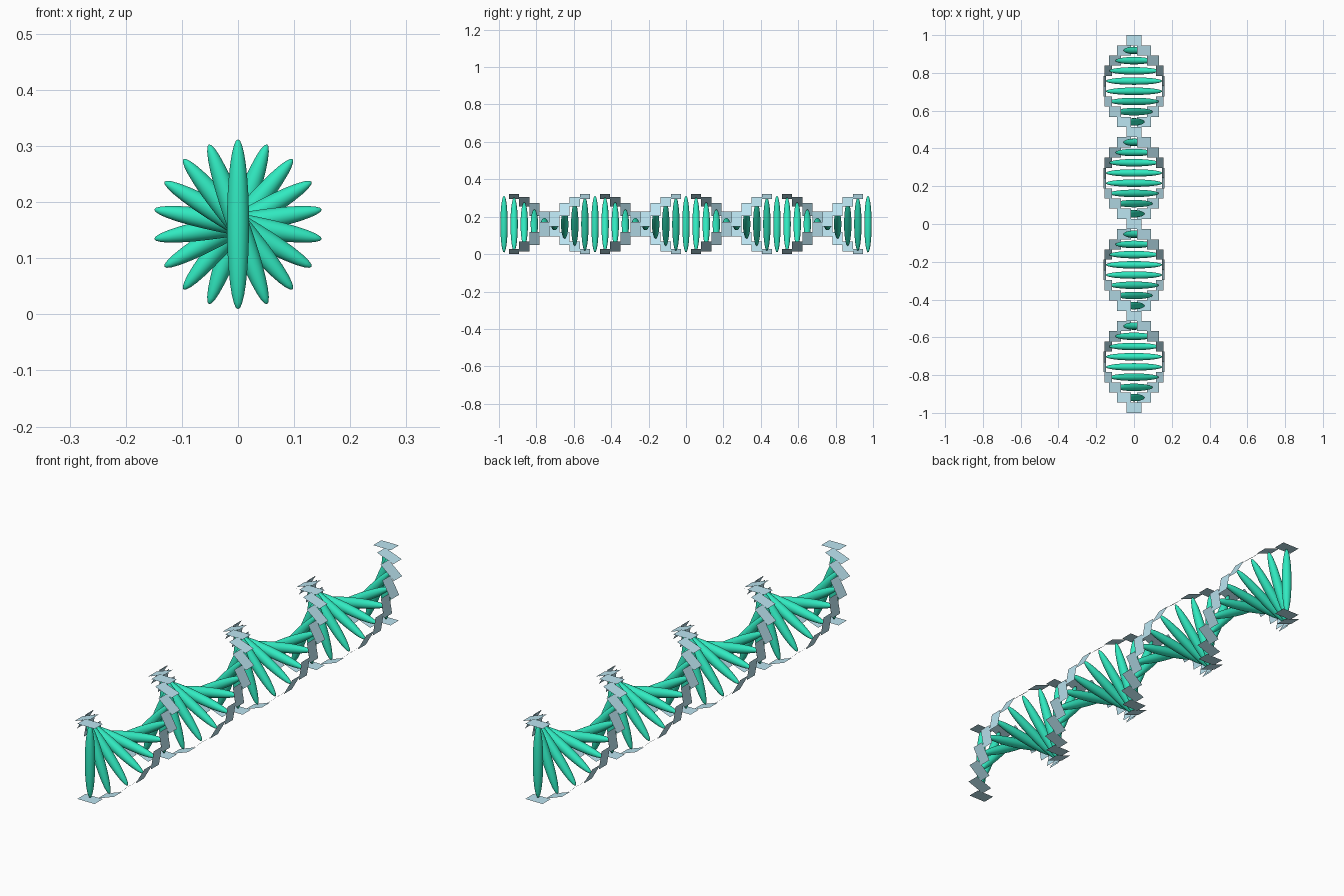
import bpy, bmesh, math
from mathutils import Matrix, Vector

if "Cube" in bpy.data.objects:
    bpy.data.objects.remove(bpy.data.objects["Cube"])

COUNT = 37               # rungs along the helix
PITCH = 2.0 / COUNT      # spacing between rungs
TWIST = math.radians(-20)
CENTRE_Z = 0.1605
RUNG_HALF, RUNG_R = 0.1515, 0.0197
STRAND_R, PLATE_HALF = 0.1563, 0.04


def material(name, color):
    m = bpy.data.materials.new(name)
    m.diffuse_color = color
    m.use_nodes = True
    m.node_tree.nodes["Principled BSDF"].inputs["Base Color"].default_value = m.diffuse_color
    return m


def add_object(name, mesh, matrix=Matrix()):
    ob = bpy.data.objects.new(name, mesh)
    ob.matrix_world = matrix
    bpy.context.collection.objects.link(ob)
    return ob


def station(i):
    """Frame of rung i: placed along y and twisted about y."""
    y = -1 + (i + 0.5) * PITCH
    return Matrix.Translation((0, y, CENTRE_Z)) @ Matrix.Rotation(i * TWIST, 4, 'Y')


green = material("rung_green", (0.03, 0.82, 0.53, 1))
blue = material("strand_blue", (0.50, 0.78, 0.88, 1))

# Rungs: one stretched smooth sphere shared by every station
bm = bmesh.new()
bmesh.ops.create_uvsphere(bm, u_segments=32, v_segments=16, radius=1,
                          matrix=Matrix.Diagonal((RUNG_R, RUNG_R, RUNG_HALF, 1)))
for f in bm.faces:
    f.smooth = True
rung_mesh = bpy.data.meshes.new("rung")
bm.to_mesh(rung_mesh)
bm.free()
rung_mesh.materials.append(green)
for i in range(COUNT):
    add_object(f"rung_{i + 1:02d}", rung_mesh, station(i))

# Strands: thin flat plates at each end of the rungs
for name, side in (("strand_upper", 1), ("strand_lower", -1)):
    bm = bmesh.new()
    for i in range(COUNT):
        corners = [(-1, -1), (1, -1), (1, 1), (-1, 1)][::side]
        bm.faces.new([bm.verts.new(station(i) @ Vector(
            (u * PLATE_HALF, v * PITCH / 2, side * STRAND_R))) for u, v in corners])
    mesh = bpy.data.meshes.new(name)
    bm.to_mesh(mesh)
    bm.free()
    mesh.materials.append(blue)
    add_object(name, mesh)
